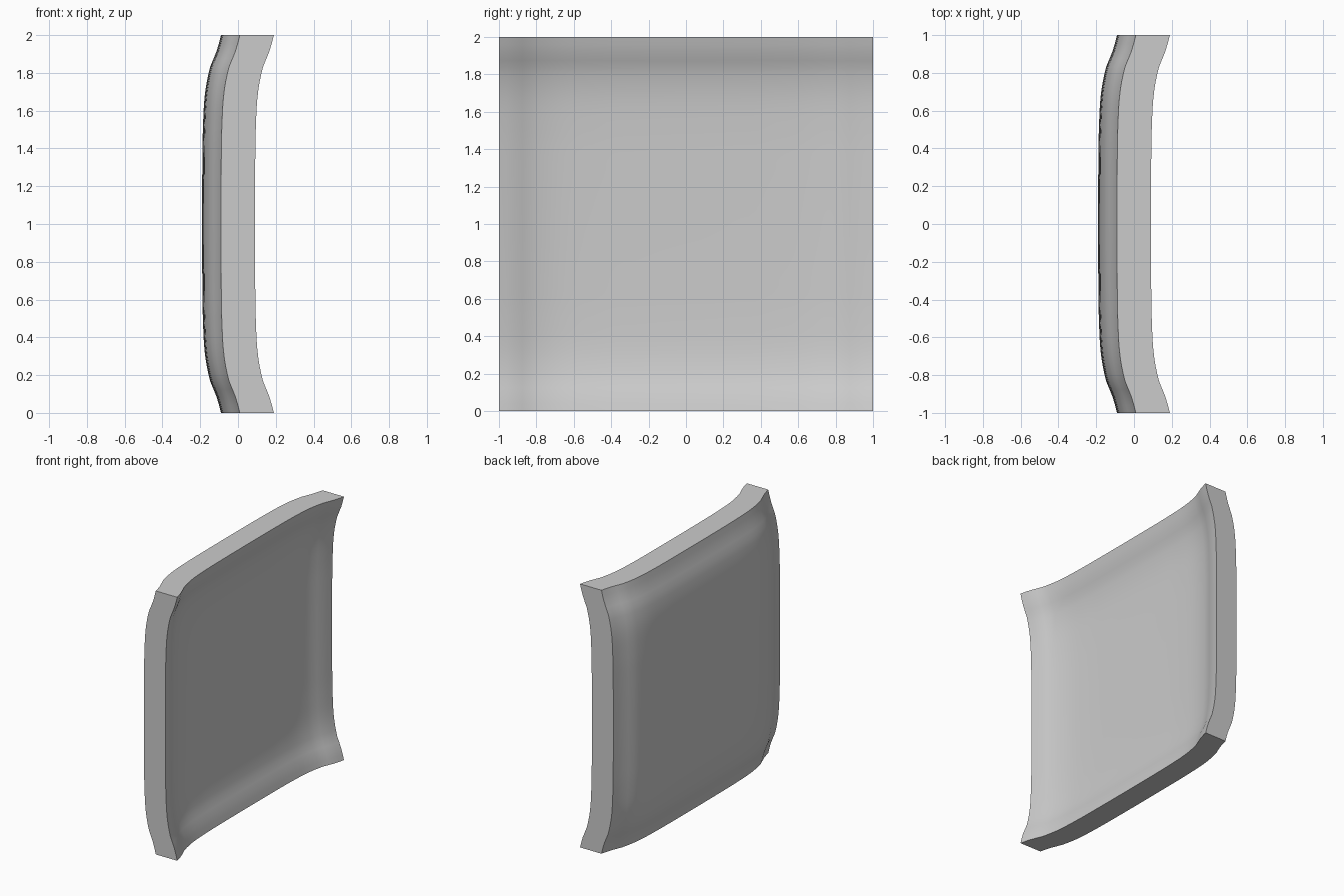
import bpy, bmesh, math

cube = bpy.data.objects.get("Cube")
if cube:
    bpy.data.objects.remove(cube, do_unlink=True)

THICKNESS = 0.18
STEPS = 48

# Flared rim curve: distance from the centre line -> offset along x
RIM = [(0, 0), (0.3, 0.001), (0.5, 0.004), (0.69, 0.015), (0.83, 0.042),
       (0.9, 0.071), (0.95, 0.087), (1, 0.1)]


def flare(t):
    """Smooth interpolation of the rim curve."""
    t = min(abs(t), 1.0)
    slope = []
    for i in range(len(RIM)):
        a, b = RIM[max(i - 1, 0)], RIM[min(i + 1, len(RIM) - 1)]
        slope.append((b[1] - a[1]) / (b[0] - a[0]))
    slope[0] = 0
    for i in range(len(RIM) - 1):
        (x0, y0), (x1, y1) = RIM[i], RIM[i + 1]
        if t <= x1:
            w = x1 - x0
            s = (t - x0) / w
            h = s * s * (3 - 2 * s)
            return (y0 + (y1 - y0) * h + slope[i] * w * s * (1 - s) ** 2
                    - slope[i + 1] * w * s * s * (1 - s))
    return RIM[-1][1]


# Dished panel: a square sheet bent back at its rim, then thickened along x
bm = bmesh.new()
bmesh.ops.create_grid(bm, x_segments=STEPS, y_segments=STEPS, size=1)
for v in bm.verts:
    y, z = v.co.x, v.co.y
    v.co = (flare(y) + flare(z) - 0.19, y, z + 1)
extruded = bmesh.ops.extrude_face_region(bm, geom=bm.faces[:], use_keep_orig=True)
for item in extruded["geom"]:
    if isinstance(item, bmesh.types.BMVert):
        item.co.x += THICKNESS
bmesh.ops.recalc_face_normals(bm, faces=bm.faces[:])

mesh = bpy.data.meshes.new("dished_panel")
bm.to_mesh(mesh)
bm.free()
panel = bpy.data.objects.new("dished_panel", mesh)
bpy.context.collection.objects.link(panel)

# Plain grey finish
grey = bpy.data.materials.new("plain_grey")
grey.use_nodes = True
colour = (0.6, 0.6, 0.6, 1)
grey.diffuse_color = colour
grey.node_tree.nodes["Principled BSDF"].inputs["Base Color"].default_value = colour
mesh.materials.append(grey)

# Smooth faces with a crisp outer edge
bpy.context.view_layer.objects.active = panel
panel.select_set(True)
bpy.ops.object.shade_smooth_by_angle(angle=math.radians(40))
